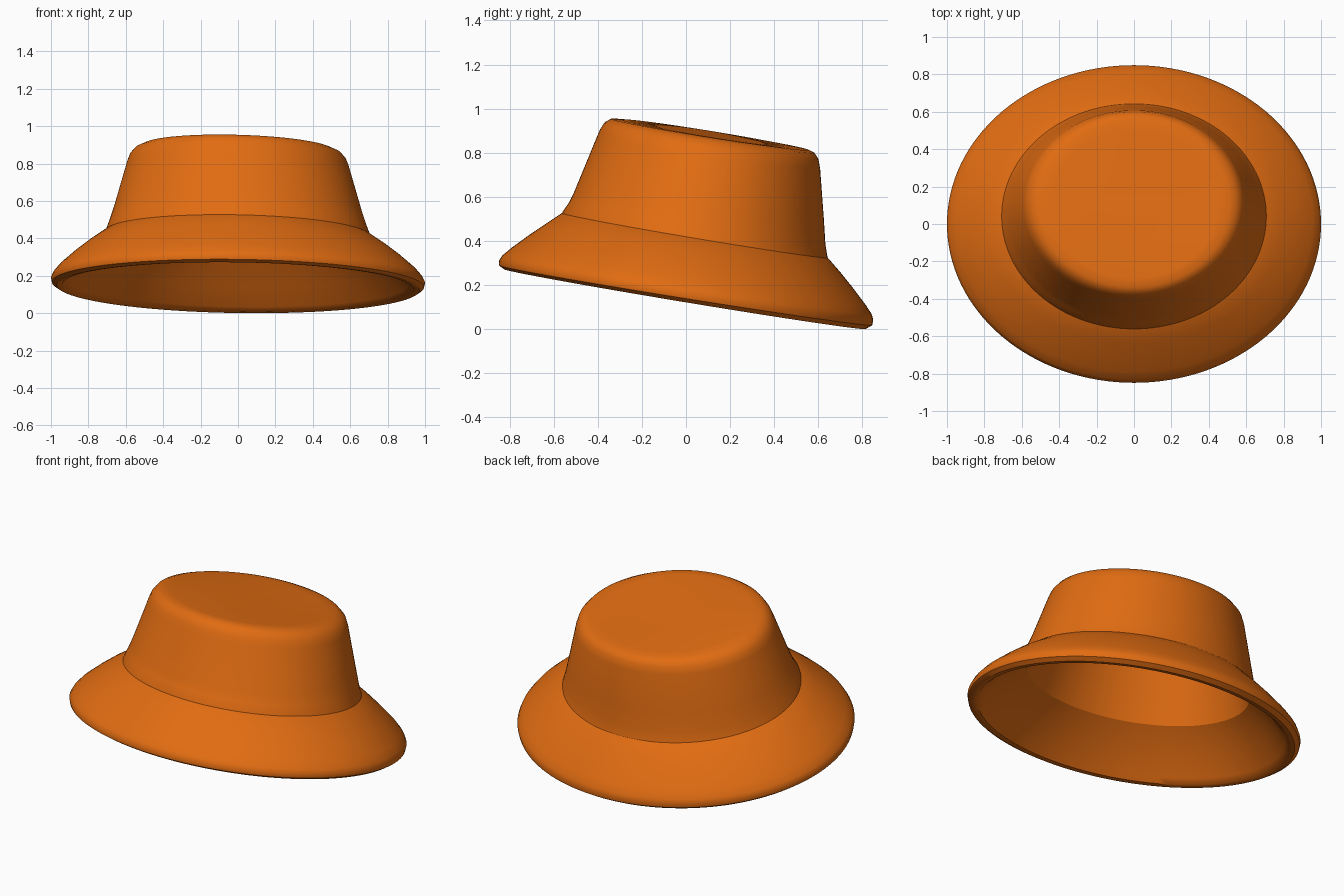
import bpy, bmesh, math

SEGMENTS = 128

fabric = bpy.data.materials.new("orange fabric")
fabric.diffuse_color = (0.75, 0.15, 0.006, 1)


def tilted_ring(bm, ring):
    """Ellipse through a front point and a back point, with a half-width in x."""
    yf, zf, yb, zb, rx = ring
    cy, cz, ry = (yf + yb) / 2, (zf + zb) / 2, (yb - yf) / 2
    verts = []
    for i in range(SEGMENTS):
        a = 2 * math.pi * i / SEGMENTS
        c, s = math.cos(a), math.sin(a)
        verts.append(bm.verts.new((rx * c, cy + ry * s,
                                   cz + (zb - zf) / 2 * s - 0.014 * c)))
    return verts


def loft(name, rings, closed=False, caps=()):
    bm = bmesh.new()
    loops = [tilted_ring(bm, r) for r in rings]
    pairs = list(zip(loops, loops[1:]))
    if closed:
        pairs.append((loops[-1], loops[0]))
    for lo, hi in pairs:
        for i in range(SEGMENTS):
            j = (i + 1) % SEGMENTS
            bm.faces.new((lo[i], lo[j], hi[j], hi[i]))
    for c in caps:
        bm.faces.new(loops[c])
    bmesh.ops.recalc_face_normals(bm, faces=bm.faces)
    mesh = bpy.data.meshes.new(name)
    bm.to_mesh(mesh)
    bm.free()
    mesh.materials.append(fabric)
    obj = bpy.data.objects.new(name, mesh)
    bpy.context.collection.objects.link(obj)
    bpy.ops.object.select_all(action='DESELECT')
    obj.select_set(True)
    bpy.context.view_layer.objects.active = obj
    bpy.ops.object.shade_smooth_by_angle(angle=math.radians(40))
    return obj


# Brim: flared, tilted shell with a rounded lip (front y, z, back y, z, half width)
loft("brim", [
    (-0.535, 0.535, 0.615, 0.345, 0.675),
    (-0.565, 0.525, 0.642, 0.325, 0.712),
    (-0.64, 0.475, 0.70, 0.258, 0.80),
    (-0.71, 0.428, 0.755, 0.19, 0.875),
    (-0.79, 0.37, 0.815, 0.11, 0.955),
    (-0.832, 0.335, 0.842, 0.068, 0.988),
    (-0.849, 0.31, 0.849, 0.042, 1.0),
    (-0.847, 0.288, 0.844, 0.018, 0.995),
    (-0.825, 0.272, 0.815, 0.001, 0.97),
    (-0.795, 0.272, 0.785, 0.008, 0.94),
    (-0.765, 0.30, 0.762, 0.035, 0.91),
    (-0.67, 0.39, 0.70, 0.14, 0.825),
    (-0.53, 0.485, 0.60, 0.29, 0.67),
], closed=True)

# Crown: outer wall, rounded top edge and flat top, then hollow lining
loft("crown", [
    (-0.42, 0.80, 0.54, 0.655, 0.57),
    (-0.35, 0.85, 0.57, 0.71, 0.54),
    (-0.30, 0.905, 0.52, 0.775, 0.47),
][1:2] + [
    (-0.40, 0.75, 0.58, 0.60, 0.575),
    (-0.53, 0.485, 0.60, 0.29, 0.67),
    (-0.565, 0.505, 0.645, 0.315, 0.713),
    (-0.56, 0.532, 0.64, 0.337, 0.705),
    (-0.53, 0.575, 0.632, 0.385, 0.688),
    (-0.508, 0.62, 0.625, 0.50, 0.662),
    (-0.405, 0.87, 0.608, 0.73, 0.592),
    (-0.39, 0.905, 0.60, 0.772, 0.577),
    (-0.37, 0.937, 0.582, 0.80, 0.55),
    (-0.34, 0.954, 0.555, 0.813, 0.512),
    (-0.29, 0.950, 0.50, 0.822, 0.45),
    (-0.10, 0.920, 0.31, 0.851, 0.23),
], caps=(0, -1))
